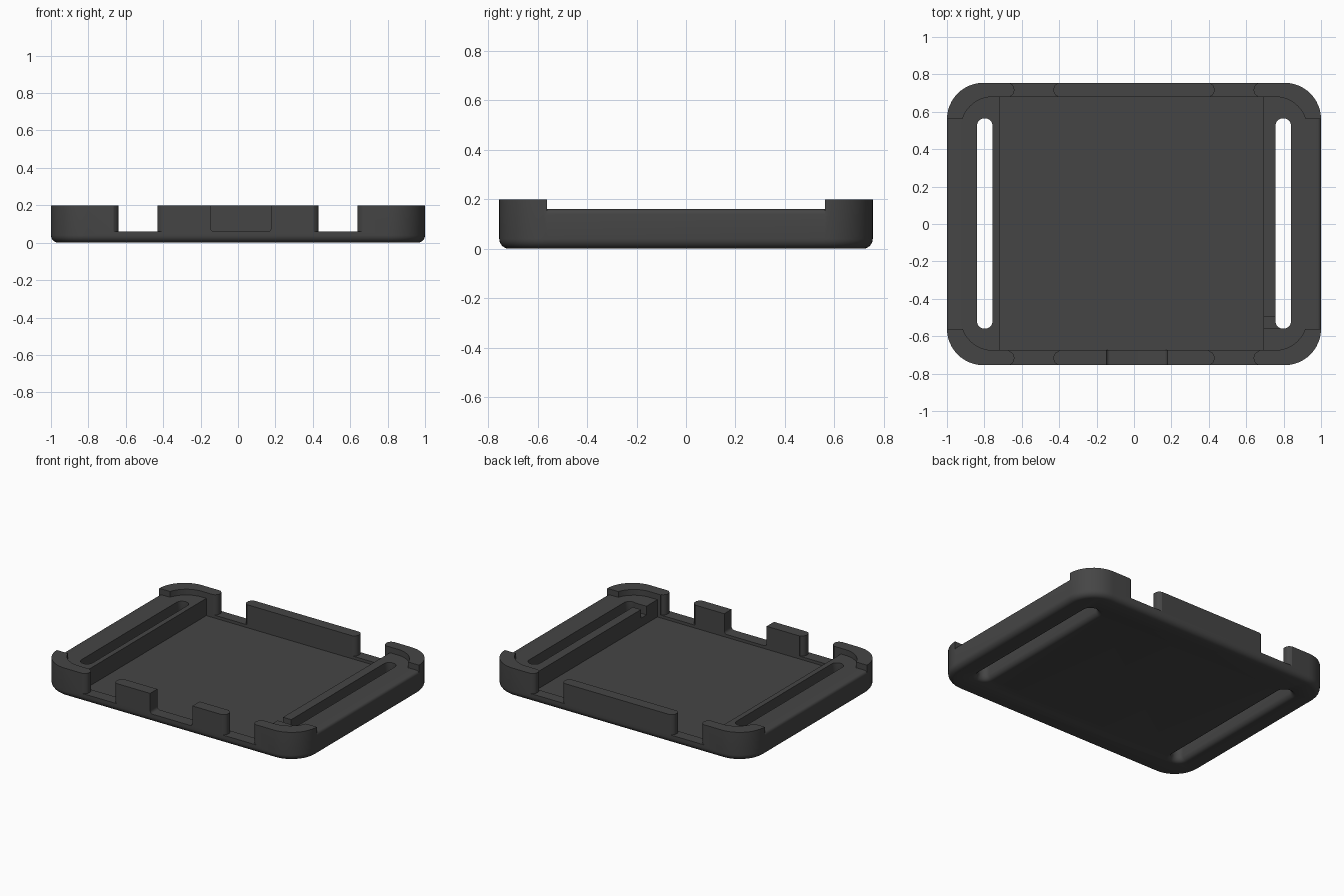
import bpy, bmesh, math

if "Cube" in bpy.data.objects:
    bpy.data.objects.remove(bpy.data.objects["Cube"])

HX, HY, H = 1.0, 0.755, 0.20      # half sizes and rim height
SHELF, FLOOR, SILL = 0.16, 0.04, 0.06


def rounded_rect(x0, x1, y0, y1, r, n=12):
    pts = []
    for cx, cy, a in ((x1 - r, y1 - r, 0), (x0 + r, y1 - r, 90),
                      (x0 + r, y0 + r, 180), (x1 - r, y0 + r, 270)):
        for i in range(n + 1):
            t = math.radians(a + 90 * i / n)
            pts.append((cx + r * math.cos(t), cy + r * math.sin(t)))
    return pts


def loft(name, rings):
    """Closed solid through equal-length rings of 3D points."""
    bm = bmesh.new()
    loops = [[bm.verts.new(p) for p in ring] for ring in rings]
    n = len(loops[0])
    for a, b in zip(loops, loops[1:]):
        for i in range(n):
            j = (i + 1) % n
            bm.faces.new((a[i], a[j], b[j], b[i]))
    bm.faces.new(loops[0][::-1])
    bm.faces.new(loops[-1])
    bmesh.ops.recalc_face_normals(bm, faces=bm.faces)
    mesh = bpy.data.meshes.new(name)
    bm.to_mesh(mesh)
    bm.free()
    ob = bpy.data.objects.new(name, mesh)
    bpy.context.collection.objects.link(ob)
    return ob


def prism_z(name, pts, z0, z1):
    return loft(name, [[(x, y, z) for x, y in pts] for z in (z0, z1)])


def box(name, x0, x1, y0, y1, z0, z1):
    return prism_z(name, [(x0, y0), (x1, y0), (x1, y1), (x0, y1)], z0, z1)


# Tray body: rounded block with a rolled bottom edge
rings = []
R = 0.04
for i in range(7):
    a = math.pi / 2 * i / 6
    o = R * (1 - math.sin(a))
    rings.append([(x, y, R * (1 - math.cos(a))) for x, y in
                  rounded_rect(-HX + o, HX - o, -HY + o, HY - o, 0.195 - o)])
rings.append([(x, y, H) for x, y in rounded_rect(-HX, HX, -HY, HY, 0.195)])
body = loft("tray_body", rings)

cutters = []
# Shallow rounded pocket leaving the thin rim, then the deep device bay
cutters.append(prism_z("rim_pocket_cut",
                       rounded_rect(-0.925, 0.925, -0.675, 0.68, 0.17), SHELF, 0.4))
cutters.append(box("bay_cut", -0.72, 0.693, -0.675, 0.68, FLOOR, 0.41))

for s in (-1, 1):
    # Side rims lowered to the shelf, with a softened outer edge
    prof = [(0.88, SHELF), (0.98, SHELF)]
    prof += [(0.98 + 0.02 * math.sin(t), 0.14 + 0.02 * math.cos(t))
             for t in (0.4, 0.8, 1.2, math.pi / 2)]
    prof += [(1.1, 0.14), (1.1, 0.42), (0.88, 0.42)]
    cutters.append(loft("side_rim_cut", [[(s * x, y, z) for x, z in prof]
                                         for y in (-0.562, 0.562)]))
    # Long strap slot, flared at the underside
    c = s * 0.798
    slot = []
    for z, g in ((-0.01, 0.04), (0, 0.03), (0.004, 0.019), (0.012, 0.009),
                 (0.03, 0), (0.43, 0)):
        r = 0.042 + g
        slot.append([(x, y, z) for x, y in
                     rounded_rect(c - r, c + r, -0.56 - g, 0.565 + g, r - 0.0005, 8)])
    cutters.append(loft("strap_slot_cut", slot))
    # Wall notches front and back; the wall ends beside them are rounded
    for e in (-1, 1):
        half = []
        for i in range(9):
            t = -1 + 2 * i / 8
            half.append((0.105 + 0.028 * abs(t) ** 3, 0.717 + 0.039 * t))
        half = [(0.133, 0.66)] + half + [(0.133, 0.8)]
        pts = [(s * 0.535 + w, e * y) for w, y in half]
        pts += [(s * 0.535 - w, e * y) for w, y in reversed(half)]
        cutters.append(prism_z("wall_notch_cut", pts, SILL, 0.44))

# Central front opening with rounded lower corners
prof = rounded_rect(-0.148, 0.178, SILL, 0.45, 0.02, 5)
cutters.append(loft("front_opening_cut", [[(x, y, z) for x, z in prof]
                                          for y in (-0.8, -0.66)]))
# Small channel joining the right slot to the bay
cutters.append(box("cable_channel_cut", 0.68, 0.79, -0.555, -0.495, 0.10, 0.46))

for cut in cutters:
    cut.hide_render = True
    m = body.modifiers.new(cut.name, 'BOOLEAN')
    m.operation = 'DIFFERENCE'
    m.solver = 'EXACT'
    m.object = cut

# Bake the cuts and drop the helpers
dg = bpy.context.evaluated_depsgraph_get()
mesh = bpy.data.meshes.new_from_object(body.evaluated_get(dg))
body.modifiers.clear()
body.data = mesh
for cut in cutters:
    bpy.data.objects.remove(cut, do_unlink=True)

mat = bpy.data.materials.new("dark_plastic")
mat.diffuse_color = (0.06, 0.06, 0.06, 1)
mat.use_nodes = True
mat.node_tree.nodes["Principled BSDF"].inputs["Base Color"].default_value = mat.diffuse_color
body.data.materials.clear()
body.data.materials.append(mat)

bpy.context.view_layer.objects.active = body
body.select_set(True)
bpy.ops.object.shade_smooth_by_angle(angle=math.radians(30))
